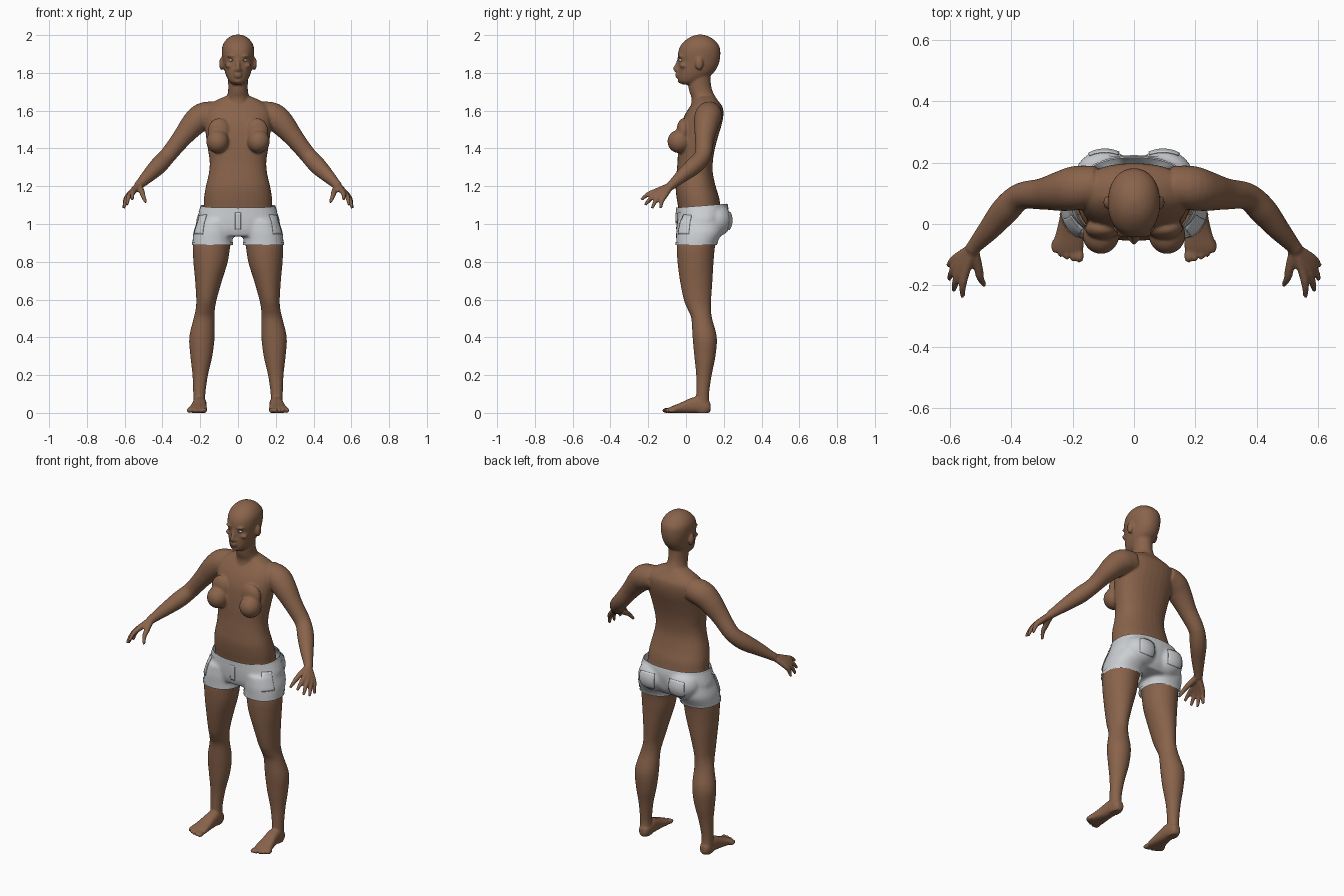
import bpy, bmesh, math
from mathutils import Vector, Matrix


def spline(rows, sub):
    # smooth interpolation between cross-sections
    out = []
    for i in range(len(rows) - 1):
        p = [Vector(rows[min(max(i + k, 0), len(rows) - 1)]) for k in (-1, 0, 1, 2)]
        for s in range(sub):
            t = s / sub
            a, b = (p[2] - p[0]) / 2, (p[3] - p[1]) / 2
            h1, h2 = 2*t**3 - 3*t*t + 1, t**3 - 2*t*t + t
            out.append(p[1]*h1 + a*h2 + p[2]*(1 - h1) + b*(t**3 - t*t))
    return out + [Vector(rows[-1])]


def loft(bm, rows, side=1, flat=None, power=2.0, n=32, sub=4):
    # rows are (x, y, z, ru, rv); flat gives fixed ring axes, else rings follow the path
    rows = spline(rows, sub)
    cs = [Vector(r[:3]) for r in rows]
    rings = []
    for i, r in enumerate(rows):
        if flat:
            u, v = flat
        else:
            t = cs[min(i + 1, len(cs) - 1)] - cs[max(i - 1, 0)]
            u = t.cross(Vector((1, .2, .5))).normalized()
            v = t.cross(u).normalized()
        ring = []
        for k in range(n):
            a = 2 * math.pi * k / n
            c, s = math.cos(a), math.sin(a)
            co = (cs[i] + u * (r[3] * math.copysign(abs(c)**(2 / power), c))
                  + v * (r[4] * math.copysign(abs(s)**(2 / power), s)))
            ring.append(bm.verts.new((co.x * side, co.y, co.z)))
        rings.append(ring)
    for a, b in zip(rings, rings[1:]):
        for k in range(n):
            bm.faces.new((a[k], a[(k+1) % n], b[(k+1) % n], b[k]))
    bm.faces.new(rings[0])
    bm.faces.new(rings[-1])


X, Y, Z = Vector((1, 0, 0)), Vector((0, 1, 0)), Vector((0, 0, 1))


def stack(bm, rows, x=None, side=1, power=2.0):
    # horizontal slices: (z, half width, front y, back y[, centre x])
    loft(bm, [(r[4] if len(r) > 4 else 0, (r[2]+r[3])/2, r[0], r[1], (r[3]-r[2])/2) for r in rows],
         side, (X, Y), power)


def blob(bm, c, r, side=1):
    m = Matrix.Translation((c[0]*side, c[1], c[2])) @ Matrix.Diagonal((*r, 1))
    bmesh.ops.create_uvsphere(bm, u_segments=24, v_segments=14, radius=1, matrix=m)


def material(name, col):
    m = bpy.data.materials.new(name)
    m.diffuse_color = (*col, 1)
    return m


def make(name, bm, mat):
    bmesh.ops.recalc_face_normals(bm, faces=bm.faces[:])
    me = bpy.data.meshes.new(name)
    bm.to_mesh(me)
    bm.free()
    ob = bpy.data.objects.new(name, me)
    bpy.context.collection.objects.link(ob)
    me.materials.append(mat)
    me.shade_smooth()
    return ob


def fuse(ob, voxel, iterations):
    # merge overlapping volumes into one skin
    r = ob.modifiers.new("fuse", 'REMESH')
    r.mode, r.voxel_size, r.use_smooth_shade = 'VOXEL', voxel, True
    s = ob.modifiers.new("soften", 'SMOOTH')
    s.factor, s.iterations = .5, iterations
    bpy.context.view_layer.objects.active = ob
    for m in ("fuse", "soften"):
        bpy.ops.object.modifier_apply(modifier=m)


skin = material("skin", (.25, .125, .07))
cloth = material("cloth", (.6, .62, .64))
white = material("eye_white", (.8, .8, .8))
dark = material("iris", (.06, .04, .03))

# torso, neck and head
bm = bmesh.new()
stack(bm, [(1.0, .195, -.03, .2), (1.08, .183, -.04, .185), (1.14, .18, -.05, .175),
           (1.2, .17, -.055, .157), (1.27, .154, -.05, .142), (1.33, .15, -.045, .142),
           (1.4, .16, -.042, .153), (1.47, .17, -.036, .172), (1.53, .178, -.025, .19),
           (1.58, .18, -.005, .198), (1.62, .165, .02, .193), (1.655, .115, .045, .168),
           (1.68, .055, .05, .15)], power=2.3)
stack(bm, [(1.6, .065, .02, .18), (1.66, .062, .03, .162), (1.7, .053, .018, .142),
           (1.74, .052, .012, .132), (1.8, .055, .02, .13)])
stack(bm, [(1.738, .025, -.015, .03), (1.75, .042, -.036, .065), (1.77, .056, -.043, .105),
           (1.8, .068, -.044, .145), (1.83, .075, -.042, .166), (1.86, .08, -.041, .177),
           (1.9, .085, -.043, .182), (1.94, .083, -.031, .177), (1.972, .066, -.003, .152),
           (1.993, .04, .03, .12), (2.003, .01, .065, .085)], power=2.15)
# nose, lips and chin
loft(bm, [(0, -.038, 1.875, .008, .008), (0, -.046, 1.845, .01, .01),
          (0, -.055, 1.822, .013, .012), (0, -.046, 1.81, .012, .01)], n=16)
blob(bm, (0, -.044, 1.793), (.024, .014, .006))
blob(bm, (0, -.042, 1.78), (.021, .014, .007))
blob(bm, (0, -.032, 1.757), (.02, .012, .012))

for s in (1, -1):
    # face sides and ears
    blob(bm, (.033, -.03, 1.888), (.026, .014, .007), s)
    blob(bm, (.046, -.014, 1.838), (.022, .018, .014), s)
    blob(bm, (.014, -.044, 1.815), (.009, .011, .008), s)
    blob(bm, (.086, .07, 1.848), (.014, .021, .034), s)
    # breast and buttock
    blob(bm, (.108, -.036, 1.437), (.06, .062, .062), s)
    blob(bm, (.1, -.015, 1.49), (.06, .035, .07), s)
    # leg
    stack(bm, [(1.02, .1, -.03, .2, .11), (.9, .1, -.048, .158, .138), (.8, .091, -.045, .146, .145),
               (.7, .071, -.032, .14, .156), (.6, .054, -.012, .133, .167), (.55, .051, .008, .132, .173),
               (.5, .055, .028, .138, .18), (.4, .067, .035, .163, .191), (.3, .058, .044, .156, .194),
               (.2, .041, .054, .136, .2), (.1, .032, .054, .122, .205), (.04, .031, .05, .125, .204),
               (.0, .028, .05, .122, .204)], side=s)
    # foot and toes
    loft(bm, [(.203, .13, .03, .018, .022), (.203, .11, .033, .031, .034), (.203, .06, .042, .036, .043),
              (.205, .02, .037, .038, .039), (.21, -.03, .026, .045, .027), (.215, -.07, .018, .052, .019),
              (.217, -.09, .014, .048, .014)], s, (X, Z), 2.5)
    for i in range(5):
        x, y, r = .178 + i*.0205, -.103 + .0032*i*i*.6, (.015 if i == 0 else .0105)
        blob(bm, (x, y, .013), (r, .024, .0135), s)
    # arm
    loft(bm, [(.12, .125, 1.585, .065, .065), (.185, .118, 1.57, .072, .072), (.235, .108, 1.53, .066, .066),
              (.3, .098, 1.452, .051, .051), (.37, .09, 1.365, .044, .044), (.42, .045, 1.31, .046, .046),
              (.47, -.015, 1.26, .037, .037), (.515, -.066, 1.215, .026, .026),
              (.53, -.085, 1.2, .024, .024)], s)
    # hand: each finger runs from wrist over knuckle to tip
    for knuckle, tip in [((.55, -.155, 1.175), (.56, -.238, 1.128)), ((.566, -.145, 1.165), (.588, -.217, 1.1)),
                         ((.576, -.13, 1.155), (.604, -.18, 1.083)), ((.581, -.112, 1.15), (.605, -.135, 1.082)),
                         ((.508, -.145, 1.168), (.487, -.2, 1.112))]:
        k, t = Vector(knuckle), Vector(tip)
        mid = k.lerp(t, .5) + Vector((.004, -.004, .006))
        loft(bm, [(.525, -.078, 1.205, .018, .018), (*k, .0155, .0155), (*mid, .0125, .0125),
                  (*t, .008, .008)], s, n=12)
body = make("body", bm, skin)
fuse(body, .006, 4)

# remove the skin hidden by the shorts
bm = bmesh.new()
bm.from_mesh(body.data)
bmesh.ops.delete(bm, geom=[v for v in bm.verts if abs(v.co.x) < .4 and .93 < v.co.z < 1.05], context='VERTS')
bm.to_mesh(body.data)
bm.free()
body.data.materials.clear()
body.data.materials.append(skin)

# eyes
for s, name in ((1, "left"), (-1, "right")):
    for part, c, r, m in (("eyeball", (.032, -.0245, 1.868), (.0145, .0135, .009), white),
                          ("iris", (.032, -.0345, 1.868), (.005, .0045, .005), dark)):
        bm = bmesh.new()
        blob(bm, c, r, s)
        make(name + "_" + part, bm, m)

# shorts: hips plus two trouser legs, opened at waist and hems
bm = bmesh.new()
stack(bm, [(.935, .19, -.035, .18), (.97, .218, -.046, .205), (1.02, .221, -.05, .217),
           (1.06, .208, -.05, .222), (1.1, .193, -.05, .218), (1.15, .187, -.05, .205)], power=2.3)
for s in (1, -1):
    blob(bm, (.095, .15, 1.02), (.1, .093, .09), s)
    stack(bm, [(1.02, .1, -.045, .2, .115), (.96, .107, -.052, .195, .128), (.92, .106, -.052, .175, .134),
               (.89, .106, -.052, .16, .135), (.84, .106, -.052, .155, .135)], side=s, power=2.2)
shorts = make("shorts", bm, cloth)
fuse(shorts, .009, 4)


def trim(bm, co, no):
    bmesh.ops.bisect_plane(bm, geom=bm.verts[:] + bm.edges[:] + bm.faces[:],
                           plane_co=co, plane_no=no, clear_outer=True)


bm = bmesh.new()
bm.from_mesh(shorts.data)
trim(bm, (0, 0, 1.09), (0, -.08, 1))
trim(bm, (0, 0, .89), (0, 0, -1))
bm.to_mesh(shorts.data)
shorts.data.materials.clear()
shorts.data.materials.append(cloth)

# waistband and hems: slightly raised bands cut from the shorts
for name, co, no in (("waistband", (0, 0, 1.06), (0, .08, -1)), ("leg_hems", (0, 0, .905), (0, 0, 1))):
    band = bm.copy()
    trim(band, co, no)
    band.normal_update()
    for v in band.verts:
        v.co += Vector((v.normal.x, v.normal.y, 0)) * .004
    make(name, band, cloth)
bm.free()

# pockets and fly: patches wrapped on to the shorts
patches = [("fly", (0, -.055, 1.015), (.03, .09), 0)]
for s, n in ((1, "left"), (-1, "right")):
    patches += [(n + "_back_pocket", (.1*s, .235, 1.015), (.105, .1), 0),
                (n + "_side_pocket", (.205*s, -.01, 1.0), (.07, .11), s*math.radians(50))]
for name, c, size, turn in patches:
    bm = bmesh.new()
    m = (Matrix.Translation(c) @ Matrix.Rotation(turn, 4, 'Z') @ Matrix.Rotation(math.pi/2, 4, 'X')
         @ Matrix.Diagonal((size[0]/2, size[1]/2, 1, 1)))
    bmesh.ops.create_grid(bm, x_segments=10, y_segments=10, size=1, matrix=m)
    ob = make(name, bm, cloth)
    w = ob.modifiers.new("wrap", 'SHRINKWRAP')
    w.target, w.wrap_method, w.wrap_mode, w.offset = shorts, 'NEAREST_SURFACEPOINT', 'OUTSIDE_SURFACE', .004
    t = ob.modifiers.new("thickness", 'SOLIDIFY')
    t.thickness, t.offset = .003, 0
